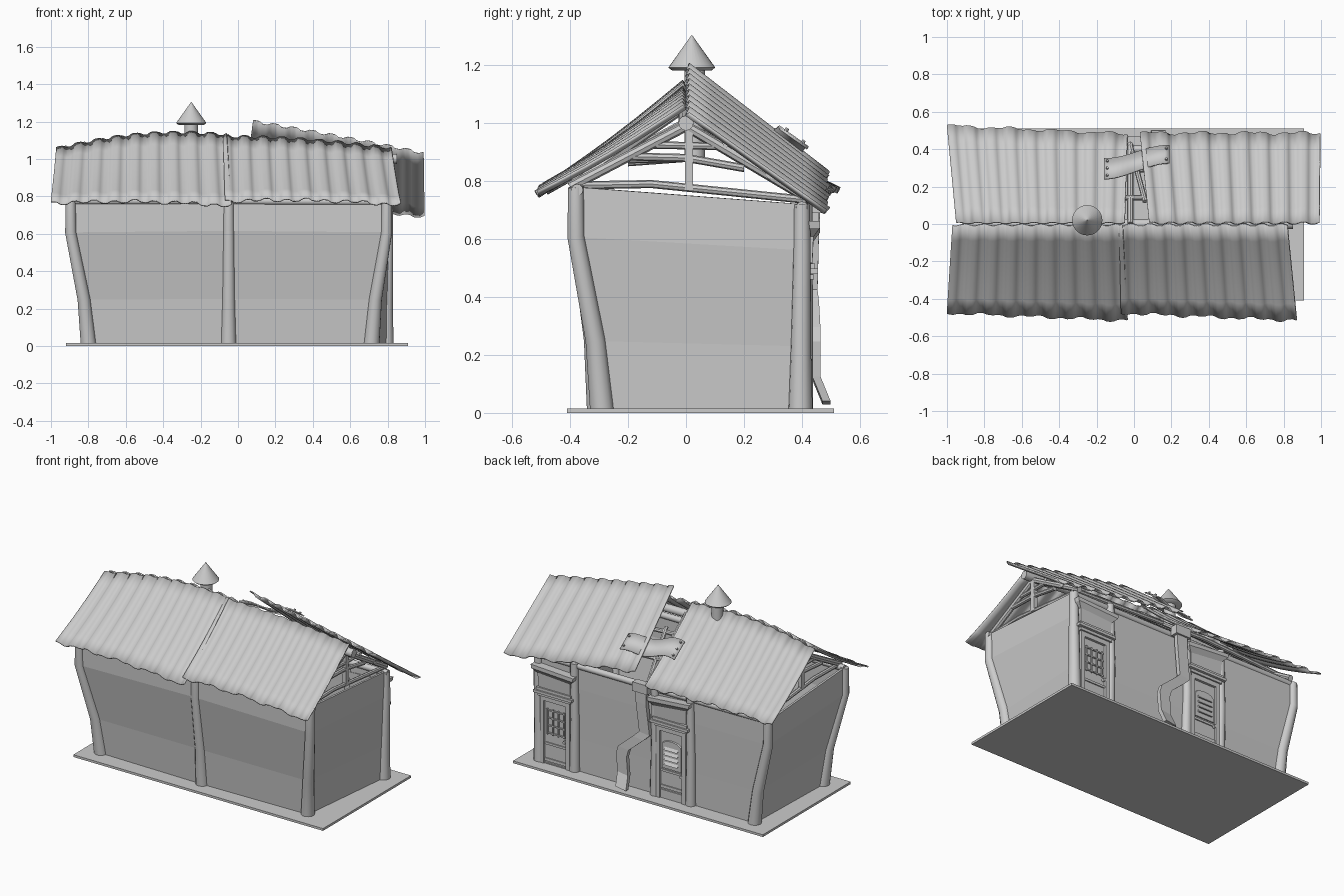
import bpy, bmesh, math
from mathutils import Vector

if "Cube" in bpy.data.objects:
    bpy.data.objects.remove(bpy.data.objects["Cube"])

def finish(name, bm, smooth=None):
    bmesh.ops.recalc_face_normals(bm, faces=bm.faces[:])
    me = bpy.data.meshes.new(name)
    bm.to_mesh(me)
    bm.free()
    ob = bpy.data.objects.new(name, me)
    bpy.context.collection.objects.link(ob)
    if smooth:
        bpy.ops.object.select_all(action='DESELECT')
        ob.select_set(True)
        bpy.context.view_layer.objects.active = ob
        bpy.ops.object.shade_smooth_by_angle(angle=math.radians(smooth))
    return ob

def loft(name, rings, smooth=None, caps=True):
    """Skin a list of closed rings with equal point counts."""
    bm = bmesh.new()
    vs = [[bm.verts.new(p) for p in r] for r in rings]
    n = len(vs[0])
    for a, b in zip(vs, vs[1:]):
        for i in range(n):
            bm.faces.new((a[i], a[(i + 1) % n], b[(i + 1) % n], b[i]))
    if caps:
        bm.faces.new(vs[0])
        bm.faces.new(vs[-1])
    return finish(name, bm, smooth)

def box(name, x, y, z):
    return loft(name, [[(x[0], y[0], h), (x[1], y[0], h), (x[1], y[1], h), (x[0], y[1], h)] for h in z])

def tube(name, pts, radii, sides=12):
    """Round pole through points, rings square to the overall direction."""
    pts = [Vector(p) for p in pts]
    q = (pts[-1] - pts[0]).to_track_quat('Z', 'Y')
    rings = [[p + q @ Vector((r * math.cos(t), r * math.sin(t), 0))
              for t in [2 * math.pi * i / sides for i in range(sides)]]
             for p, r in zip(pts, radii)]
    return loft(name, rings, 40)

def grid(name, f, nx, ny, thick, smooth=40):
    """Sheet from a function f(u, v), thickened."""
    bm = bmesh.new()
    vs = [[bm.verts.new(f(i / nx, j / ny)) for i in range(nx + 1)] for j in range(ny + 1)]
    for j in range(ny):
        for i in range(nx):
            bm.faces.new((vs[j][i], vs[j][i + 1], vs[j + 1][i + 1], vs[j + 1][i]))
    ob = finish(name, bm, smooth)
    mod = ob.modifiers.new("thickness", 'SOLIDIFY')
    mod.thickness = thick
    mod.offset = 0
    return ob

# Ground slab
box("ground_slab", (-.92, .91), (-.41, .51), (0, .015))

# Crooked posts: base xy, top xy, top height
posts = {
    "front_left": ((-.80, -.29), (-.895, -.38), .78), "front_middle": ((-.05, -.30), (-.05, -.37), .79),
    "front_right": ((.715, -.29), (.795, -.38), .78), "back_right": ((.79, .395), (.80, .40), .72),
    "back_left": ((-.78, .395), (-.885, .405), .72)}

def lean(b, t, k):
    return Vector((b[0] + (t[0] - b[0]) * k, b[1] + (t[1] - b[1]) * k))

LEVELS = ((0, 0), (.32, .25), (.78, 1), (1, 1))     # height fraction, lean fraction
for n, (b, t, h) in posts.items():
    tube("post_" + n, [(*lean(b, t, k), max(.01, h * f)) for f, k in LEVELS], (.042, .035, .03, .028))
for n, x in (("a", .53), ("b", -.06), ("c", -.32)):
    tube("door_post_" + n, [(x, .405, .01), (x - .006, .41, .35), (x, .41, .73)], (.034, .028, .026))

# Leaning wall shell following the posts
order = ("front_left", "front_middle", "front_right", "back_right", "back_left")
walls = loft("walls", [[(*lean(posts[n][0], posts[n][1], k), max(.012, posts[n][2] * f)) for n in order]
                       for f, k in LEVELS], caps=False)
m = walls.modifiers.new("thickness", 'SOLIDIFY')
m.thickness = .02
m.offset = 0

# Corrugated roof sheets
def sheet(name, rl, rr, el, er, arch_r, arch_e, waves=9, sag=.012):
    rl, rr, el, er = map(Vector, (rl, rr, el, er))
    nrm = (rr - rl).cross(el - rl).normalized()
    nrm *= 1 if nrm.z > 0 else -1
    def f(u, v):
        p = rl.lerp(rr, u).lerp(el.lerp(er, u), v)
        p.z += (arch_r * (1 - v) + arch_e * v) * math.sin(math.pi * u) - sag * math.sin(math.pi * v)
        if v == 1:      # ragged eave
            p += (el - rl) * .012 * math.sin(u * 23)
        w = max(-1, min(1, 1.5 * math.sin(2 * math.pi * waves * u + .6)))
        return p + nrm * .008 * w
    return grid(name, f, waves * 10, 6, .008)

sheet("roof_front_left", (-.97, -.005, 1.055), (-.06, -.005, 1.13), (-1, -.475, .765), (-.035, -.515, .75), .04, .015)
sheet("roof_front_right", (-.08, -.005, 1.12), (.82, -.005, 1.055), (-.07, -.475, .775), (.87, -.515, .755), .015, .015)
sheet("roof_back_left", (-.95, .005, 1.055), (-.05, .005, 1.125), (-1, .525, .77), (-.035, .48, .745), .04, .01)
sheet("roof_back_right", (.08, .005, 1.2), (.99, .005, 1.03), (.03, .485, .83), (.995, .485, .69), .005, .0, sag=0)

# Ridge pole, wall plates and roof trusses
tube("ridge_pole", [(-.9, 0, .99), (-.3, 0, 1.04), (.25, 0, 1.04), (.85, 0, 1.0)], (.026,) * 4)
tube("wall_plate_front", [(-.9, -.375, .775), (0, -.37, .775), (.82, -.375, .77)], (.02,) * 3)
tube("wall_plate_back", [(-.9, .4, .715), (0, .4, .71), (.82, .4, .71)], (.02,) * 3)
for i, (x, top) in enumerate(((-.85, 1.0), (-.02, 1.06), (.78, .99))):
    tube(f"rafter_front_{i}", [(x, 0, top), (x, -.40, .78)], (.018, .018), 8)
    tube(f"rafter_back_{i}", [(x, 0, top), (x, .43, .735)], (.018, .018), 8)
    box(f"king_post_{i}", (x - .014, x + .014), (-.004, .024), (.77, top))
    tube(f"tie_beam_{i}", [(x, -.39, .785), (x, -.12, .79), (x, .42, .735)], (.014,) * 3, 8)
    tube(f"collar_beam_{i}", [(x, -.2, .865 + .01 * i), (x, 0, .88), (x, .2, .845)], (.014,) * 3, 8)
    tube(f"upper_collar_{i}", [(x, -.13, .925), (x, .12, .92)], (.013, .013), 8)
tube("cross_brace", [(-.02, .42, .75), (.06, .12, .98)], (.014, .014), 8)
for i, (y, z) in enumerate(((.14, .94), (.29, .83))):
    tube(f"purlin_back_{i}", [(-.88, y, z), (-.3, y, z + .03), (.8, y, z - .01)], (.014,) * 3, 8)

# Chimney with conical cap
tube("chimney_pipe", [(-.25, .03, .88), (-.25, .03, 1.21)], (.036, .036), 20)
tube("chimney_cap", [(-.25, .02, 1.182), (-.25, .02, 1.192), (-.25, .02, 1.304)], (.068, .081, .001), 28)

# Bent metal patch bridging the roof gap, with screws
def patch(u, v):
    s = u * u * (3 - 2 * u)
    y = .24 + .085 * s + v * (.11 - .015 * u)
    return Vector((-.16 + .35 * u, y, 1.13 - .72 * y + .03 + .05 * s + .012 * math.sin(u * 9)))
grid("roof_patch", patch, 14, 1, .008)
for i, (u, v) in enumerate(((.05, .15), (.05, .5), (.05, .85), (.95, .2), (.95, .8))):
    p = patch(u, v)
    tube(f"patch_screw_{i}", [p, p + Vector((0, .007, .011))], (.008, .006), 8)

# Zigzag flat downpipe, kicked out at the bottom
path = ((.01, .445, .74), (.01, .445, .62), (-.012, .44, .42), (.03, .445, .38), (.135, .45, .29), (.15, .45, .24),
        (.14, .45, .12), (.13, .485, .035))
loft("downpipe", [[(x - .038, y - .014, z - .006), (x + .038, y - .014, z + .006),
                   (x + .038, y + .014, z + .006), (x - .038, y + .014, z - .006)] for x, y, z in path])
box("downpipe_head", (-.045, .065), (.42, .47), (.69, .75))

# Doors with frame, ledges and flared signboard hood
def door(tag, x0, x1, z0, z1, tilt):
    cx = (x0 + x1) / 2
    box(tag + "_panel", (x0, x1), (.39, .416), (z0, z1))
    for s, x in (("l", x0), ("r", x1)):
        box(f"{tag}_jamb_{s}", (x - .014, x + .014), (.39, .432), (.01, z1 + .01))
    box(tag + "_head", (x0 - .014, x1 + .014), (.39, .432), (z1, z1 + .03))
    box(tag + "_sill", (x0, x1), (.39, .425), (.01, z0))
    w = (x1 - x0) / 2
    for i, (e, y, h) in enumerate(((.025, .442, .03), (.045, .456, .05), (.03, .446, .068))):
        box(f"{tag}_ledge_{i}", (cx - w - e, cx + w + e), (.39, y), (z1 + h, z1 + h + .018))
    rings = []
    for e, y, h in ((.02, .436, .08), (.025, .44, .17), (.055, .462, .20), (.06, .462, .225)):
        a, b, z = cx - w - e, cx + w + e, z1 + h
        rings.append([(a, .39, z - tilt), (b, .39, z + tilt), (b, y, z + tilt), (a, y, z - tilt)])
    loft(tag + "_hood", rings)
    # raised border strips on the leaf
    for n, xs, zs in (("bottom", (x0 + .014, x1 - .014), (z0 + .01, z0 + .03)),
                      ("mid", (x0 + .014, x1 - .014), (z0 + .12, z0 + .135))):
        box(f"{tag}_rail_{n}", xs, (.41, .423), zs)

door("barred_door", .565, .755, .02, .43, .008)
door("vent_door", -.285, -.095, .07, .46, -.012)

# Barred window on one door
for i in range(4):
    x, z = .60 + i * .04, .22 + i * .05
    box(f"window_bar_v_{i}", (x - .004, x + .004), (.412, .426), (.21, .38))
    box(f"window_bar_h_{i}", (.59, .73), (.412, .424), (z - .004, z + .004))

# Arched vent panel with slats on the other door
def arch(w, h, y):
    top = [(-.19 + w * math.cos(t), y, h + .035 * math.sin(t)) for t in [math.pi * i / 10 for i in range(11)]]
    return [(-.19 + w, y, .215)] + top + [(-.19 - w, y, .215)]
loft("vent_arch", [arch(.075, .37, .41), arch(.07, .365, .424)])
for i in range(4):
    z = .245 + i * .033
    loft(f"vent_slat_{i}", [[(x, .42, z), (x, .436, z - .003), (x, .42, z + .02)] for x in (-.24, -.14)])
for n, x in (("a", .59), ("b", -.265)):
    tube("door_knob_" + n, [(x, .41, .19), (x, .435, .19)], (.01, .01), 10)
